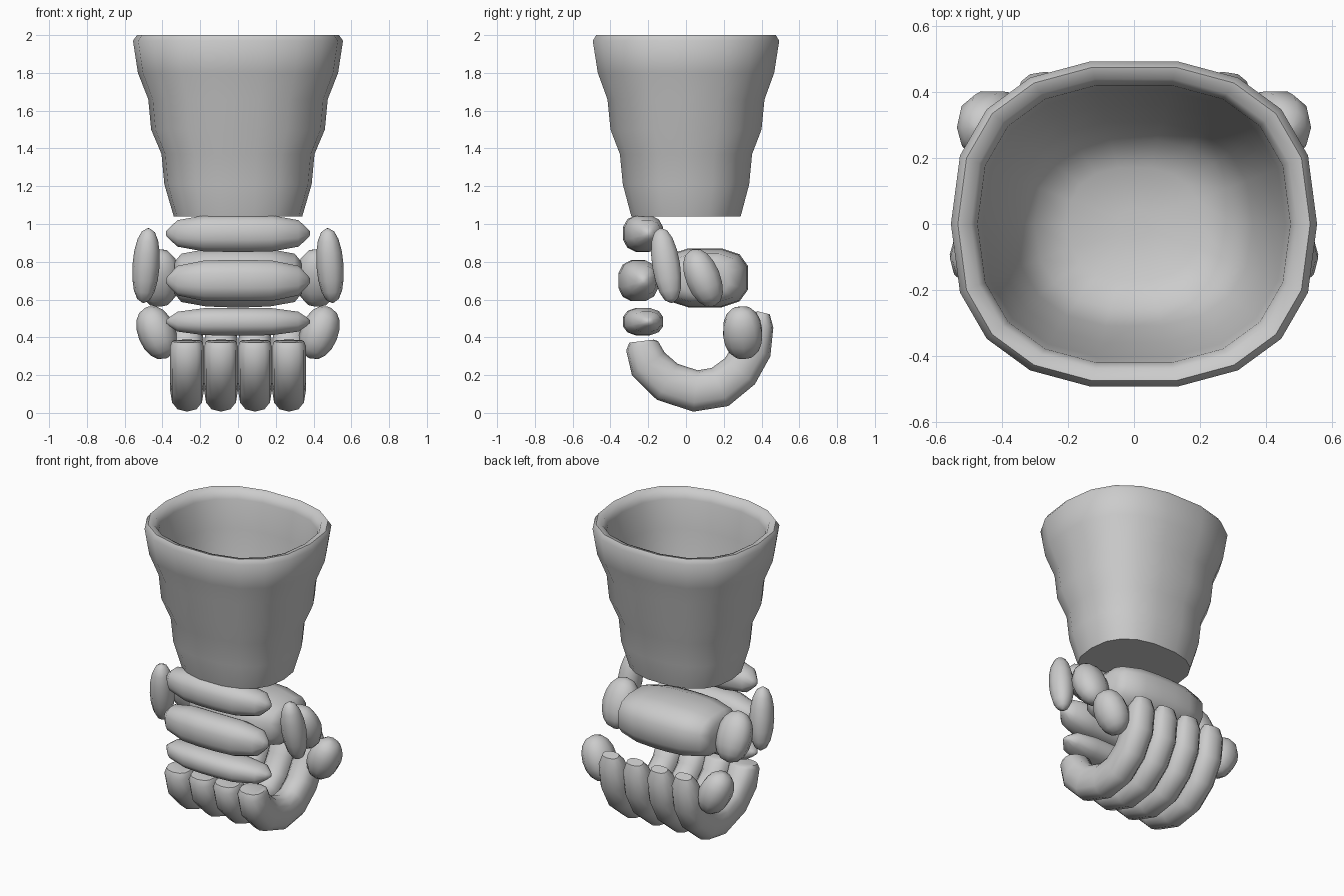
import bpy
import bmesh
from math import sin, cos, pi, radians, copysign
from mathutils import Vector, Matrix

cube = bpy.data.objects.get("Cube")
if cube:
    bpy.data.objects.remove(cube)

grey = bpy.data.materials.new("plain_grey")
grey.use_nodes = True
grey.diffuse_color = (0.6, 0.6, 0.6, 1)
grey.node_tree.nodes["Principled BSDF"].inputs["Base Color"].default_value = (0.6, 0.6, 0.6, 1)


def oval(sides, power, start=0.0):
    """Unit rounded-square outline; a power of 2 gives a circle."""
    pts = []
    for i in range(sides):
        a = start + 2 * pi * i / sides
        c, s = cos(a), sin(a)
        pts.append((copysign(abs(c) ** (2 / power), c), copysign(abs(s) ** (2 / power), s)))
    return pts


def loft(name, rings, angle=60):
    """Skin a list of rings and close both ends."""
    bm = bmesh.new()
    loops = [[bm.verts.new(p) for p in ring] for ring in rings]
    n = len(loops[0])
    for a, b in zip(loops, loops[1:]):
        for i in range(n):
            j = (i + 1) % n
            bm.faces.new((a[i], a[j], b[j], b[i]))
    bm.faces.new(loops[0][::-1])
    bm.faces.new(loops[-1])
    bmesh.ops.recalc_face_normals(bm, faces=bm.faces)
    mesh = bpy.data.meshes.new(name)
    bm.to_mesh(mesh)
    bm.free()
    mesh.materials.append(grey)
    obj = bpy.data.objects.new(name, mesh)
    bpy.context.collection.objects.link(obj)
    bpy.ops.object.select_all(action="DESELECT")
    obj.select_set(True)
    bpy.context.view_layer.objects.active = obj
    bpy.ops.object.shade_smooth_by_angle(angle=radians(angle))
    return obj


def bar(name, stations, center, ry, rz, power, sides, bend=0.0):
    """Tapered bar along x, its ends swept back by bend."""
    half = stations[0][0]
    full = [(-x, r) for x, r in stations] + [(x, r) for x, r in reversed(stations)]
    rings = [[(x, center[0] + bend * (x / half) ** 2 + ry * r * u, center[1] + rz * r * v)
              for u, v in oval(sides, power, pi / sides)] for x, r in full]
    return loft(name, rings)


def pebble(name, center, radii, tilt_x, tilt_y, side):
    """Rounded pebble, mirrored by side."""
    turn = Matrix.Rotation(tilt_y, 3, "Y") @ Matrix.Rotation(tilt_x, 3, "X")
    rings = []
    for k in range(9):
        a = -pi / 2 + pi * (k + 0.15) / 8.3
        r, h = max(cos(a), 0.05) ** 0.85, sin(a)
        ring = []
        for u, v in oval(10, 2.2):
            p = turn @ Vector((radii[0] * r * u, radii[1] * r * v, radii[2] * h))
            p += Vector(center)
            ring.append((side * p.x, p.y, p.z))
        rings.append(ring)
    return loft(name, rings)


# Wavy hollow cuff: outside from the base up, over the rim, down to the floor
cuff_profile = [(1.04, 0.34), (1.21, 0.39), (1.37, 0.405), (1.5, 0.46), (1.66, 0.475),
                (1.8, 0.53), (1.97, 0.556), (2.0, 0.535), (1.99, 0.495), (1.94, 0.475),
                (1.75, 0.46), (1.5, 0.415), (1.25, 0.36), (1.13, 0.3), (1.08, 0.2),
                (1.07, 0.05)]
outline = oval(18, 2.45)
loft("cuff", [[(r * u, r * v * (0.86 + 0.04 * (z - 1)), z) for u, v in outline]
              for z, r in cuff_profile])

# Three padded bars across the front
bar_taper = [(0.38, 0.12), (0.365, 0.3), (0.32, 0.72), (0.18, 0.98), (0.06, 1.0)]
for name, y, z, rz in (("upper_bar", -0.23, 0.95, 0.1),
                       ("middle_bar", -0.255, 0.70, 0.112),
                       ("lower_bar", -0.23, 0.483, 0.075)):
    bar(name, bar_taper, (y, z), 0.107, rz, 2.5, 12, 0.03)

# Palm block
bar("palm", [(0.335, 0.55), (0.3, 0.82), (0.17, 0.97), (0.05, 1.0)],
    (0.1, 0.715), 0.235, 0.16, 2.8, 12)

# Four curled fingers: y, z, thickness along the curl
curl = [(-0.235, 0.38, 0.065), (-0.232, 0.355, 0.088), (-0.2, 0.26, 0.105),
        (-0.1, 0.165, 0.11), (0.05, 0.116, 0.11), (0.18, 0.137, 0.11),
        (0.285, 0.22, 0.105), (0.355, 0.34, 0.1), (0.395, 0.47, 0.07),
        (0.41, 0.53, 0.035)]
for n in range(4):
    x = 0.18 * n - 0.27
    rings = []
    for i, (y, z, r) in enumerate(curl):
        a, b = curl[max(i - 1, 0)], curl[min(i + 1, len(curl) - 1)]
        along = Vector((0, b[0] - a[0], b[1] - a[1])).normalized()
        across = Vector((0, -along.z, along.y))
        width = min(0.089, 0.03 + r * 0.75)
        rings.append([Vector((x + width * u, y, z)) + across * r * v
                      for u, v in oval(12, 2.4)])
    loft("finger_%d" % (n + 1), rings)

# Side pads and thumb joints on both sides
for label, side in (("left", 1), ("right", -1)):
    pebble(label + "_side_pad", (0.487, -0.105, 0.78), (0.072, 0.077, 0.2),
           radians(9), radians(-4), side)
    pebble(label + "_thumb_base", (0.42, 0.09, 0.715), (0.115, 0.095, 0.16),
           radians(22), 0, side)
    pebble(label + "_thumb_tip", (0.43, 0.30, 0.425), (0.1, 0.108, 0.145),
           radians(4), radians(22), side)
